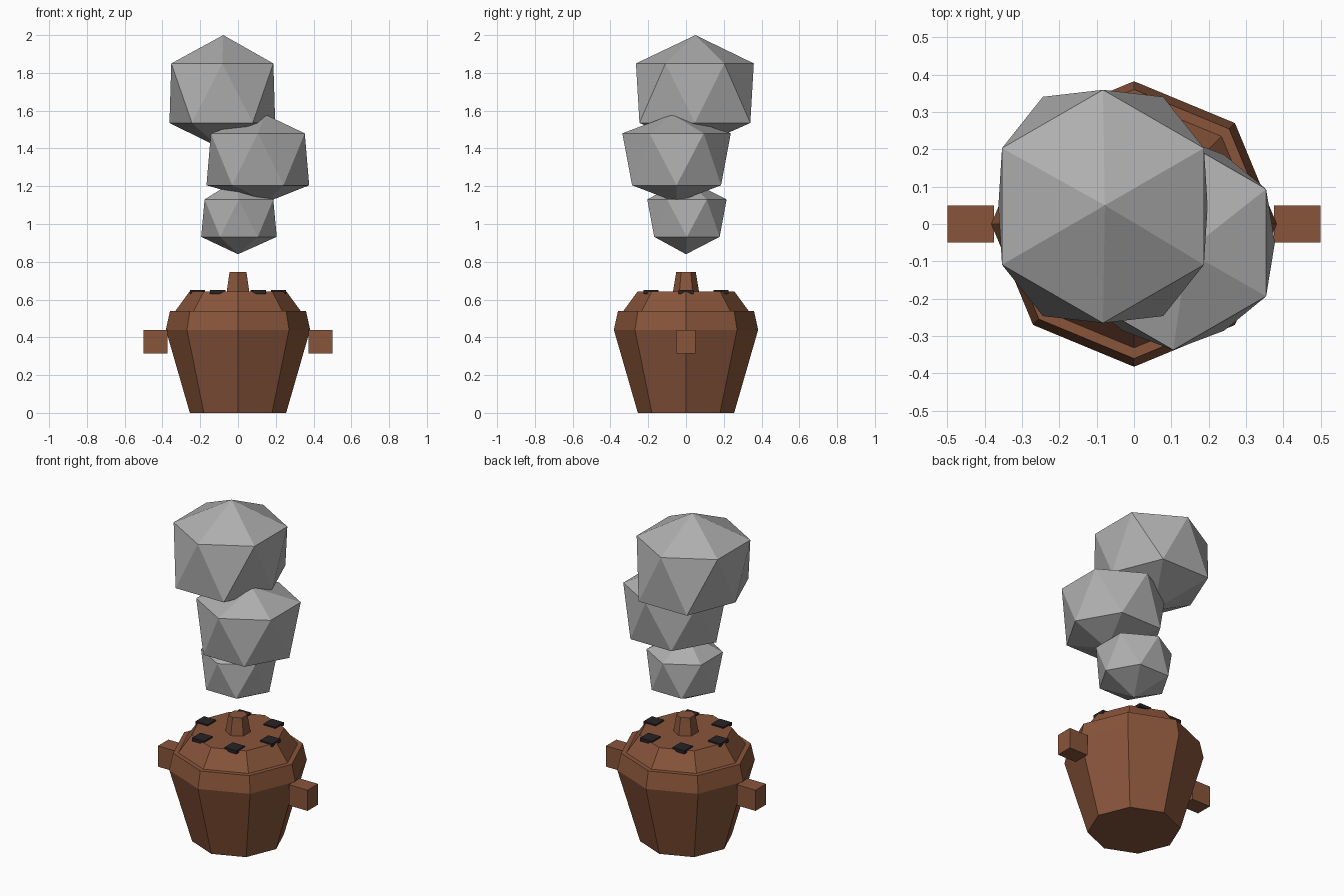
import bpy, bmesh, math
from mathutils import Vector

cube = bpy.data.objects.get("Cube")
if cube:
    bpy.data.objects.remove(cube, do_unlink=True)


def material(name, rgb):
    m = bpy.data.materials.new(name)
    m.use_nodes = True
    color = (*rgb, 1)
    m.diffuse_color = color
    bsdf = next(n for n in m.node_tree.nodes if n.type == 'BSDF_PRINCIPLED')
    bsdf.inputs["Base Color"].default_value = color
    return m


brown = material("warm_brown", (0.25, 0.09, 0.043))
grey = material("smoke_grey", (0.43, 0.43, 0.43))
dark = material("dark_chip", (0.022, 0.016, 0.017))


def finish(name, bm, mat):
    bmesh.ops.recalc_face_normals(bm, faces=bm.faces)
    mesh = bpy.data.meshes.new(name)
    bm.to_mesh(mesh)
    bm.free()
    mesh.materials.append(mat)
    ob = bpy.data.objects.new(name, mesh)
    bpy.context.collection.objects.link(ob)
    return ob


def ring(bm, sides, radius, z, turn=0.0, center=(0, 0)):
    """Regular polygon of vertices; the first one points to +y."""
    verts = []
    for i in range(sides):
        a = math.tau * i / sides + math.pi / 2 + turn
        verts.append(bm.verts.new((center[0] + radius * math.cos(a),
                                   center[1] + radius * math.sin(a), z)))
    return verts


def lathe(name, sides, profile, mat):
    """Low-poly solid from (radius, height) pairs, capped at both ends."""
    bm = bmesh.new()
    rings = [ring(bm, sides, r, z) for r, z in profile]
    for low, high in zip(rings, rings[1:]):
        for i in range(sides):
            j = (i + 1) % sides
            bm.faces.new((low[i], low[j], high[j], high[i]))
    bm.faces.new(rings[0])
    bm.faces.new(rings[-1])
    return finish(name, bm, mat)


def box(name, center, size, mat):
    bm = bmesh.new()
    bmesh.ops.create_cube(bm, size=1)
    for v in bm.verts:
        v.co = Vector(center) + v.co * Vector(size)
    return finish(name, bm, mat)


def puff(name, center, low_r, high_r, heights, top, bottom):
    """Faceted smoke ball: two staggered hexagons between two poles."""
    bm = bmesh.new()
    z0, z1, z2, z3 = heights
    base = bm.verts.new((*bottom, z0))
    low = ring(bm, 6, low_r, z1, -math.pi / 6, center)
    high = ring(bm, 6, high_r, z2, 0, center)
    peak = bm.verts.new((*top, z3))
    for i in range(6):
        j = (i + 1) % 6
        bm.faces.new((base, low[j], low[i]))
        bm.faces.new((low[i], low[j], high[i]))
        bm.faces.new((high[i], low[j], high[j]))
        bm.faces.new((high[i], high[j], peak))
    return finish(name, bm, grey)


# Pot body with a flat rim, and the lid with its knob
lathe("pot_body", 8, [(0.255, 0), (0.382, 0.44), (0.36, 0.54)], brown)
lathe("lid", 8, [(0.335, 0.535), (0.257, 0.642)], brown)
lathe("lid_knob", 6, [(0.07, 0.635), (0.052, 0.745)], brown)

# Side handles
for side, label in ((1, "left"), (-1, "right")):
    box(label + "_handle", (side * 0.437, 0, 0.377), (0.125, 0.1, 0.125), brown)

# Dark chips around the lid
for i in range(6):
    a = math.tau * i / 6
    box(f"lid_chip_{i + 1}", (0.215 * math.cos(a), 0.215 * math.sin(a), 0.64),
        (0.08, 0.08, 0.02), dark)

# Rising smoke balls
puff("small_puff", (0.005, 0.005), 0.2, 0.21, (0.84, 0.932, 1.13, 1.24),
     (0, 0), (0, 0))
puff("middle_puff", (0.105, -0.05), 0.272, 0.287, (1.115, 1.205, 1.48, 1.58),
     (0.143, -0.073), (0.15, -0.05))
large = puff("large_puff", (-0.083, 0.047), 0.28, 0.312,
             (1.405, 1.535, 1.85, 2.0), (-0.078, 0.05), (-0.1, 0.05))
# Bulge the lower ring of the large ball along the depth axis
for v in large.data.vertices:
    if 1.5 < v.co.z < 1.6:
        v.co.y = 0.047 + (v.co.y - 0.047) * 1.21
        if abs(v.co.y - 0.047) > 0.1:
            v.co.x = -0.083 + (v.co.x + 0.083) * 1.15
